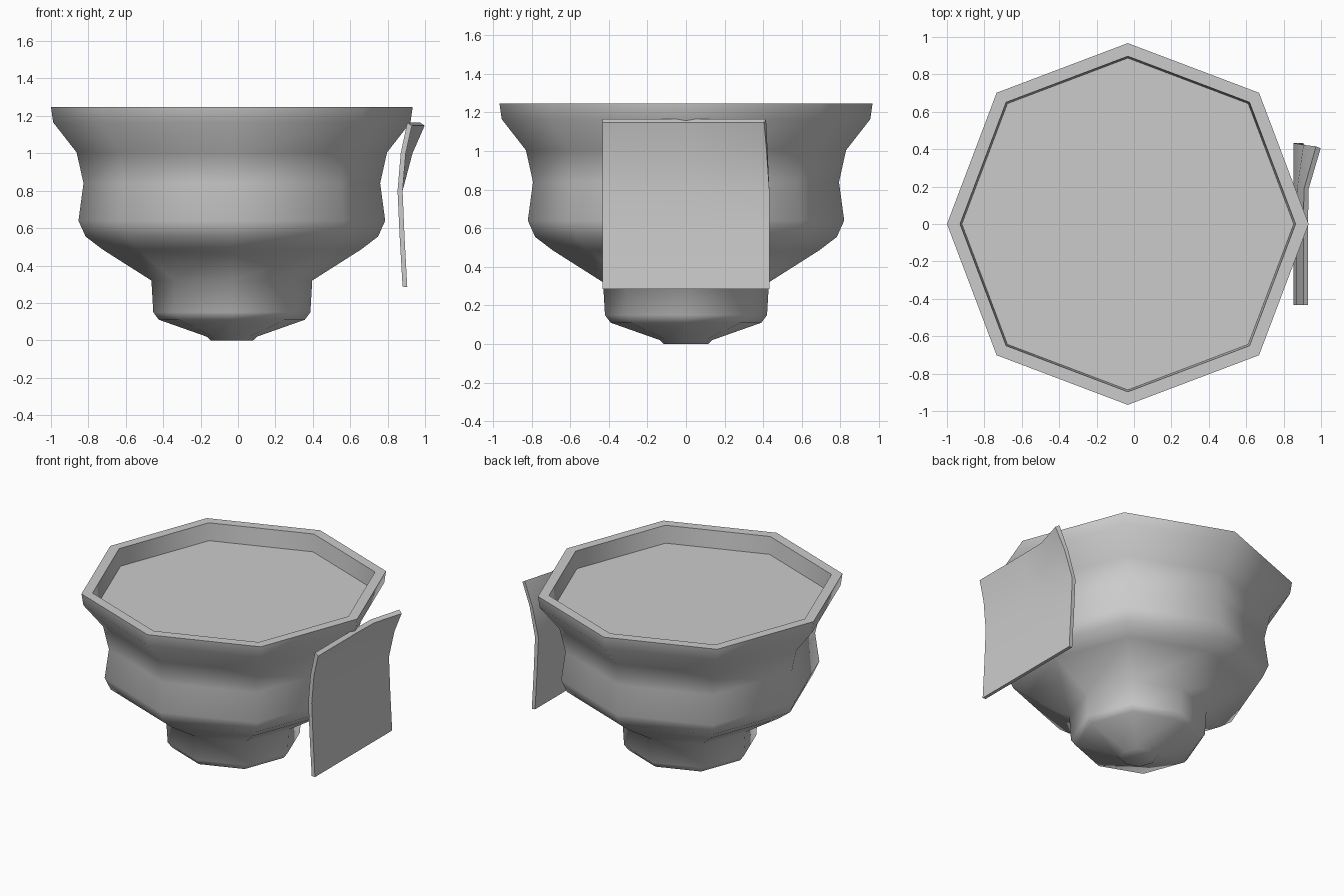
import bpy, bmesh, math

if "Cube" in bpy.data.objects:
    bpy.data.objects.remove(bpy.data.objects["Cube"])

BOWL_X = -0.033


def finish(name, bm, angle):
    bmesh.ops.recalc_face_normals(bm, faces=bm.faces)
    mesh = bpy.data.meshes.new(name)
    bm.to_mesh(mesh)
    bm.free()
    ob = bpy.data.objects.new(name, mesh)
    bpy.context.collection.objects.link(ob)
    bpy.ops.object.select_all(action='DESELECT')
    ob.select_set(True)
    bpy.context.view_layer.objects.active = ob
    bpy.ops.object.shade_smooth_by_angle(angle=math.radians(angle))
    return ob


# Octagonal bowl: (radius, height) from the base up, over the rim, to the inner floor
profile = [(0.114, 0), (0.135, 0.02), (0.39, 0.11), (0.42, 0.15), (0.43, 0.32),
           (0.69, 0.485), (0.782, 0.555), (0.82, 0.64), (0.793, 0.84),
           (0.83, 1.005), (0.955, 1.165), (0.967, 1.247),
           (0.897, 1.247), (0.887, 1.125)]
bm = bmesh.new()
rings = []
for r, z in profile:
    ring = []
    for i in range(8):
        a = i * math.pi / 4
        k = r * (1.026 if i % 2 else 1.0)   # diagonal corners sit slightly further out
        ring.append(bm.verts.new((BOWL_X + k * math.cos(a), k * math.sin(a), z)))
    rings.append(ring)
for lo, hi in zip(rings, rings[1:]):
    for i in range(8):
        j = (i + 1) % 8
        bm.faces.new((lo[i], lo[j], hi[j], hi[i]))
bm.faces.new(rings[0][::-1])
bm.faces.new(rings[-1])
finish("bowl", bm, 60)

# Side plate: curved section (inner x, inner z, outer x, outer z), one top corner bent outward
section = [(0.88, 0.287, 0.905, 0.285), (0.864, 0.56, 0.89, 0.56),
           (0.853, 0.80, 0.88, 0.80), (0.87, 1.0, 0.897, 1.0),
           (0.905, 1.165, 0.93, 1.148)]
bend = [0, 0, 0, 0.036, 0.068]
stations = [(-0.432, 0), (0.0, 0), (0.19, 0.06), (0.432, 1)]
bm = bmesh.new()
loops = []
for y, w in stations:
    inner = [bm.verts.new((s[0] + b * w, y - 0.25 * b * w, s[1]))
             for s, b in zip(section, bend)]
    outer = [bm.verts.new((s[2] + b * w, y - 0.4 * b * w, s[3]))
             for s, b in zip(section, bend)]
    loops.append((inner, outer))
for (i0, o0), (i1, o1) in zip(loops, loops[1:]):
    a, b = i0 + o0[::-1], i1 + o1[::-1]
    for k in range(len(a)):
        n = (k + 1) % len(a)
        bm.faces.new((a[k], a[n], b[n], b[k]))
for inner, outer in (loops[0], loops[-1]):
    for k in range(len(inner) - 1):
        bm.faces.new((inner[k], inner[k + 1], outer[k + 1], outer[k]))
finish("side_plate", bm, 40)
